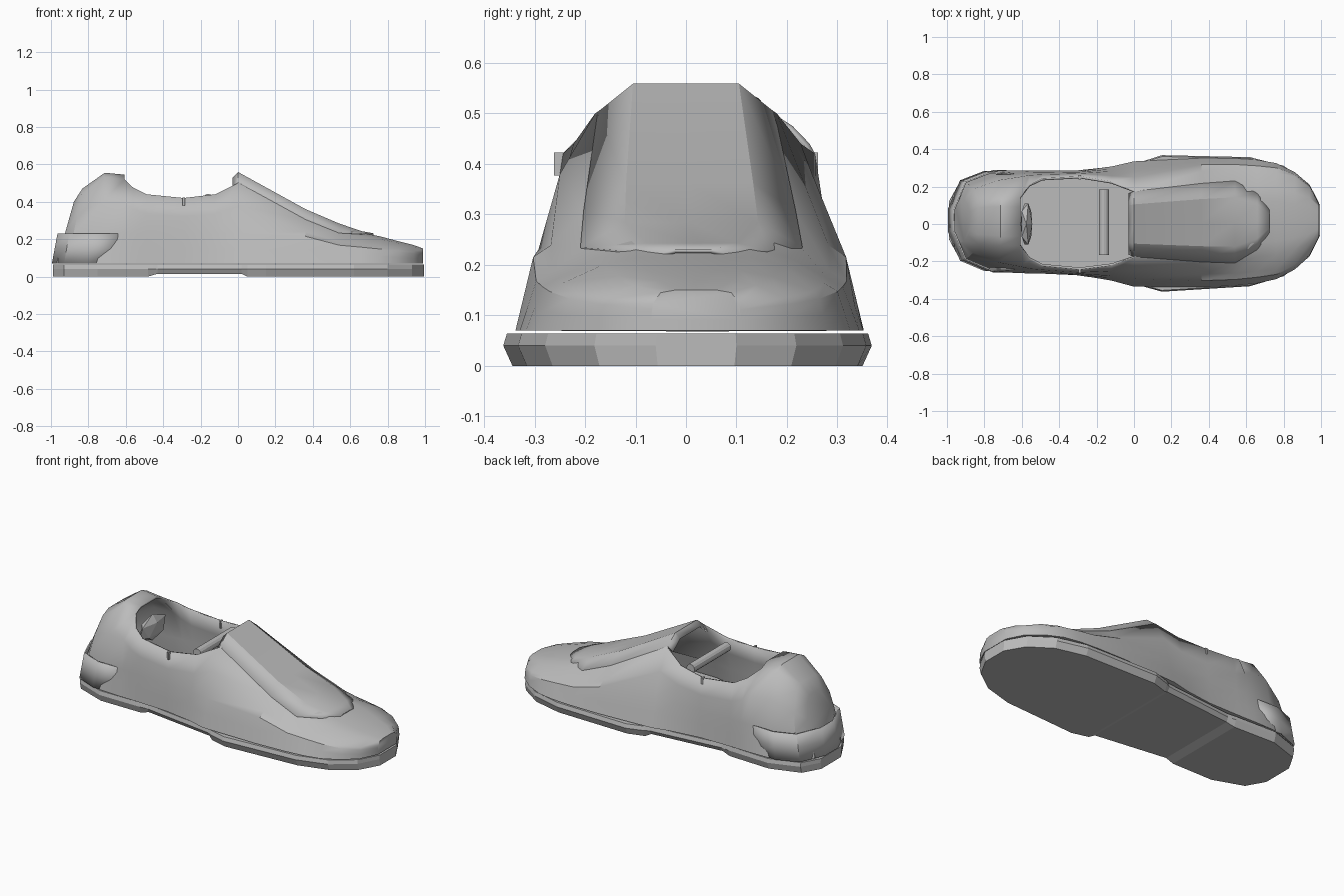
import bpy, bmesh, math

cube = bpy.data.objects.get("Cube")
if cube:
    bpy.data.objects.remove(cube, do_unlink=True)

grey = bpy.data.materials.new("plain_grey")
grey.use_nodes = True
COLOUR = (0.5, 0.5, 0.5, 1)
grey.diffuse_color = COLOUR
grey.node_tree.nodes["Principled BSDF"].inputs["Base Color"].default_value = COLOUR


def finish(name, bm, thickness=0, angle=28):
    """Turn a bmesh into a named, shaded object, thickened if asked."""
    loose = [v for v in bm.verts if not v.link_faces]
    bmesh.ops.delete(bm, geom=loose, context='VERTS')
    bmesh.ops.recalc_face_normals(bm, faces=bm.faces)
    mesh = bpy.data.meshes.new(name)
    bm.to_mesh(mesh)
    bm.free()
    mesh.materials.append(grey)
    obj = bpy.data.objects.new(name, mesh)
    bpy.context.collection.objects.link(obj)
    if thickness:
        mod = obj.modifiers.new("thickness", 'SOLIDIFY')
        mod.thickness = thickness
        mod.offset = -1
    bpy.ops.object.select_all(action='DESELECT')
    obj.select_set(True)
    bpy.context.view_layer.objects.active = obj
    bpy.ops.object.shade_smooth_by_angle(angle=math.radians(angle))


def mirror_section(half):
    """Half section from outer edge to centre line, completed to the other side."""
    return [(x, -y, z) for x, y, z in half] + list(reversed(half[:-1]))


def loft(sections, closed=True, skip=lambda i, j: False):
    """Skin a row of equal-length sections; toe and heel bend slightly sideways."""
    bm = bmesh.new()
    rows = [[bm.verts.new((x, y + 0.02 * abs(x), z)) for x, y, z in s] for s in sections]
    count = len(rows[0])
    for i in range(len(rows) - 1):
        for j in range(count if closed else count - 1):
            k = (j + 1) % count
            if not skip(i, j):
                bm.faces.new((rows[i][j], rows[i][k], rows[i + 1][k], rows[i + 1][j]))
    if closed:
        bm.faces.new(rows[0])
        bm.faces.new(rows[-1])
    return bm


# Sole: faceted slab with a raised arch
sole_plan = [(-0.99, 0.1), (-0.93, 0.21), (-0.75, 0.275), (-0.48, 0.27), (-0.43, 0.265),
             (0.02, 0.32), (0.05, 0.335), (0.15, 0.365), (0.62, 0.345), (0.8, 0.295),
             (0.93, 0.2), (0.995, 0.08)]
sole = []
for x, w in sole_plan:
    bottom = 0.015 if -0.45 < x < 0.03 else 0
    sole.append([(x, -w * 0.95, bottom), (x, -w, 0.04), (x, -w * 0.98, 0.064),
                 (x, w * 0.98, 0.064), (x, w, 0.04), (x, w * 0.95, bottom)])
finish("sole", loft(sole), angle=8)

# Upper: x, base width, shoulder width, rim width, rim height, centre height
BASE = 0.07
stations = [
    (-0.97, 0.13, 0.11, 0.08, 0.37, 0.4),
    (-0.91, 0.21, 0.17, 0.12, 0.44, 0.47),
    (-0.75, 0.27, 0.22, 0.13, 0.53, 0.555),
    (-0.61, 0.275, 0.24, 0.13, 0.52, 0.545),
    (-0.56, 0.275, 0.25, 0.2, 0.475, 0.48),
    (-0.49, 0.275, 0.255, 0.235, 0.44, 0.44),
    (-0.29, 0.28, 0.265, 0.25, 0.42, 0.42),
    (-0.12, 0.305, 0.255, 0.225, 0.44, 0.44),
    (0, 0.335, 0.25, 0.18, 0.5, 0.55),
    (0.36, 0.345, 0.275, 0.21, 0.305, 0.352),
    (0.54, 0.34, 0.275, 0.22, 0.232, 0.275),
    (0.66, 0.33, 0.265, 0.19, 0.215, 0.234),
    (0.76, 0.31, 0.26, 0.18, 0.2, 0.215),
    (0.86, 0.26, 0.235, 0.15, 0.178, 0.188),
    (0.94, 0.19, 0.175, 0.12, 0.16, 0.168),
    (0.99, 0.09, 0.085, 0.07, 0.145, 0.15),
]


def upper_section(x, base, shoulder, rim, rim_z, top_z):
    shoulder_z = BASE + 0.72 * (rim_z - BASE)
    band_z = min(0.23, shoulder_z * 0.9)
    half = [(base, BASE), (base * 0.75 + shoulder * 0.25, (BASE + band_z) / 2),
            ((base + shoulder) / 2, band_z), (shoulder, shoulder_z),
            (rim, rim_z), (rim * 0.6, top_z), (0, top_z)]
    lean = max(0, -0.6 - x) * 0.25
    return mirror_section([(x + lean * (z - BASE) / (top_z - BASE), y, z) for y, z in half])


upper = loft([upper_section(*s) for s in stations],
             skip=lambda i, j: 3 <= i <= 7 and 4 <= j <= 7)
finish("upper", upper, 0.012, 32)

# Tongue panel: cover over the instep with a folded lip and a rounded end
tongue_rows = [(-0.03, 0.165, 0.47, 0.52), (0, 0.175, 0.5, 0.55), (0.36, 0.21, 0.305, 0.352),
               (0.54, 0.22, 0.232, 0.275), (0.66, 0.15, 0.226, 0.234), (0.725, 0.06, 0.221, 0.222)]
tongue = [mirror_section([(x, w, z + 0.003), (x, w * 0.6, top + 0.009), (x, 0, top + 0.009)])
          for x, w, z, top in tongue_rows]
finish("tongue_panel", loft(tongue, closed=False), 0.008)

# Heel guard: band wrapped round the back, its ends tucked into the sides
guard_plan = [(-0.66, 0.265), (-0.8, 0.268), (-0.93, 0.215), (-0.995, 0.06)]
guard_plan += [(x, -y) for x, y in reversed(guard_plan)]
guard = []
for z, inset in ((BASE, 0), (0.15, 0.015), (0.23, 0.03)):
    guard.append([(x + inset * max(0, -x), y * (1 - inset), z) for x, y in guard_plan])
finish("heel_guard", loft(guard, closed=False), 0.008)

# Insole: flat floor inside the opening
insole = [[(x, -w * 0.9, 0.13), (x, w * 0.9, 0.13)] for x, w, *rest in stations[1:11]]
finish("insole", loft(insole, closed=False))

# Heel lining: faceted pad behind the opening
bm = bmesh.new()
bmesh.ops.create_icosphere(bm, subdivisions=1, radius=1)
for v in bm.verts:
    v.co = (-0.575 + v.co.x * 0.035, v.co.y * 0.13, 0.4 + v.co.z * 0.08)
finish("heel_lining", bm, angle=5)

# Lace bar: rod across the opening
bm = bmesh.new()
bmesh.ops.create_cone(bm, cap_ends=True, segments=12, radius1=0.027, radius2=0.027, depth=0.35)
for v in bm.verts:
    v.co = (v.co.x - 0.16, v.co.z + 0.01, v.co.y + 0.415)
finish("lace_bar", bm)

# Side tabs: small stitched seams on the collar
for side, label in ((1, "left"), (-1, "right")):
    bm = bmesh.new()
    bmesh.ops.create_cube(bm, size=1)
    for v in bm.verts:
        v.co = (v.co.x * 0.012 - 0.29, v.co.y * 0.022 + side * 0.25, v.co.z * 0.045 + 0.4)
    finish(label + "_collar_tab", bm)
